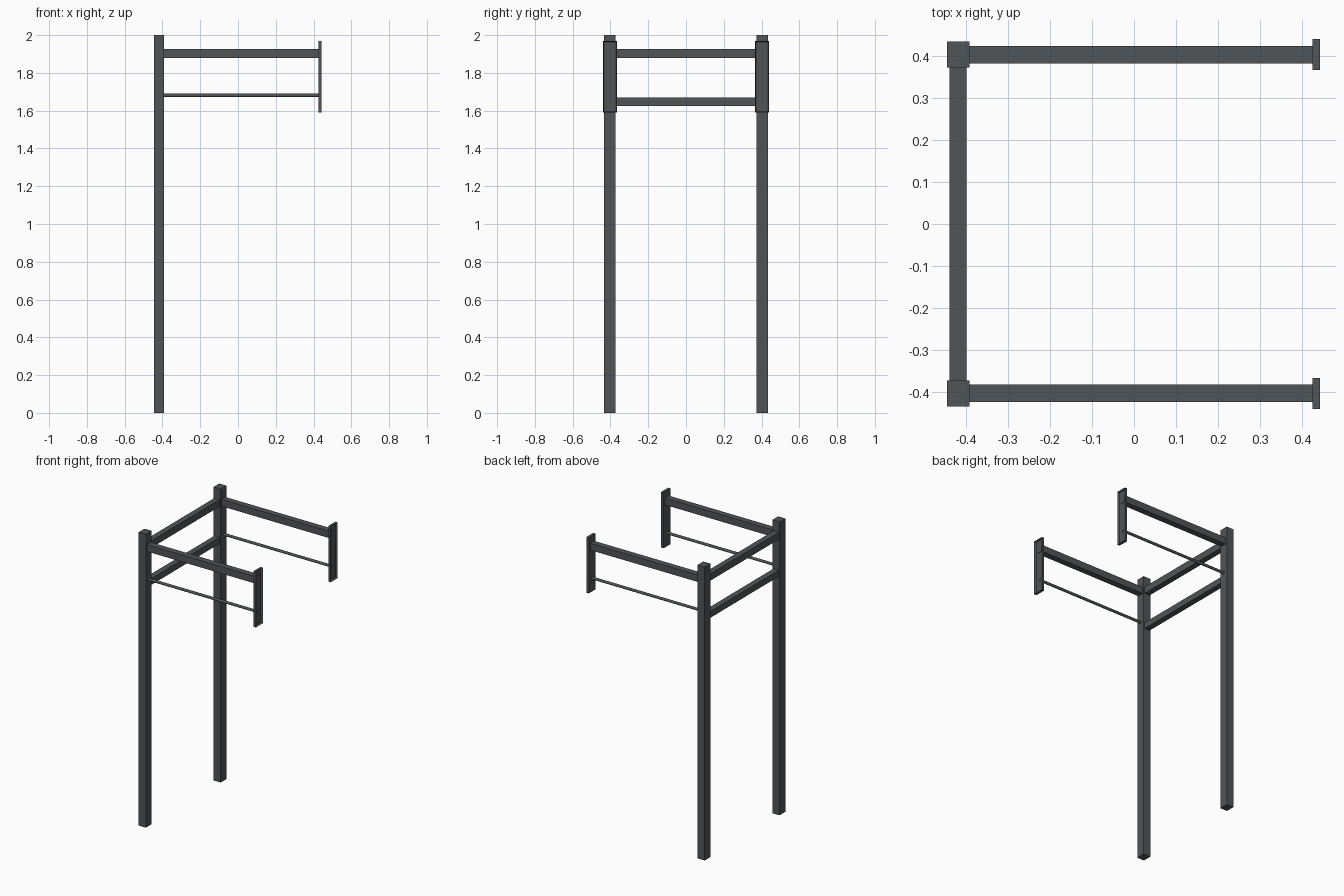
import bpy, bmesh, math
from mathutils import Matrix

if "Cube" in bpy.data.objects:
    bpy.data.objects.remove(bpy.data.objects["Cube"])

steel = bpy.data.materials.new("dark_grey_steel")
steel.diffuse_color = (0.080, 0.090, 0.096, 1)
steel.use_nodes = True
steel.node_tree.nodes["Principled BSDF"].inputs["Base Color"].default_value = steel.diffuse_color


def finish(bm, name):
    bmesh.ops.recalc_face_normals(bm, faces=bm.faces)
    mesh = bpy.data.meshes.new(name)
    bm.to_mesh(mesh)
    bm.free()
    mesh.materials.append(steel)
    ob = bpy.data.objects.new(name, mesh)
    bpy.context.collection.objects.link(ob)
    return ob


def box_mesh(x, y, z):
    """Box between (min, max) pairs on each axis."""
    bm = bmesh.new()
    bmesh.ops.create_cube(bm, size=1)
    for v in bm.verts:
        v.co = [(a + b) / 2 + c * (b - a) for (a, b), c in zip((x, y, z), v.co)]
    return bm


def box(name, x, y, z):
    return finish(box_mesh(x, y, z), name)


def end_plate(name, yc):
    """Shallow tray, open towards +x."""
    bm = box_mesh((0.425, 0.443), (yc - 0.037, yc + 0.037), (1.59, 1.97))
    bm.normal_update()
    outer = [f for f in bm.faces if f.normal.x > 0.9]
    bmesh.ops.inset_region(bm, faces=outer, thickness=0.008, depth=0)
    for v in outer[0].verts:
        v.co.x = 0.430
    return finish(bm, name)


def rod(name, yc, zc, x0, x1, r):
    bm = bmesh.new()
    bmesh.ops.create_cone(
        bm, cap_ends=True, segments=16, radius1=r, radius2=r, depth=x1 - x0,
        matrix=Matrix.Translation(((x0 + x1) / 2, yc, zc)) @ Matrix.Rotation(math.pi / 2, 4, 'Y'))
    for f in bm.faces:
        f.smooth = len(f.verts) == 4
    for e in bm.edges:
        e.smooth = all(len(f.verts) == 4 for f in e.link_faces)
    return finish(bm, name)


# Left and right halves: post, top arm, thin rail and end plate
for side, s in (("front", -1), ("back", 1)):
    yc = 0.403 * s
    box(side + "_post", (-0.445, -0.391), (yc - 0.031, yc + 0.031), (0, 2))
    box(side + "_arm", (-0.40, 0.433), (yc - 0.021, yc + 0.021), (1.879, 1.926))
    rod(side + "_rail", yc, 1.681, -0.40, 0.433, 0.009)
    end_plate(side + "_end_plate", yc)

# Crossbars joining the two posts
for name, z in (("upper_crossbar", (1.879, 1.926)), ("lower_crossbar", (1.626, 1.669))):
    box(name, (-0.439, -0.399), (-0.38, 0.38), z)
